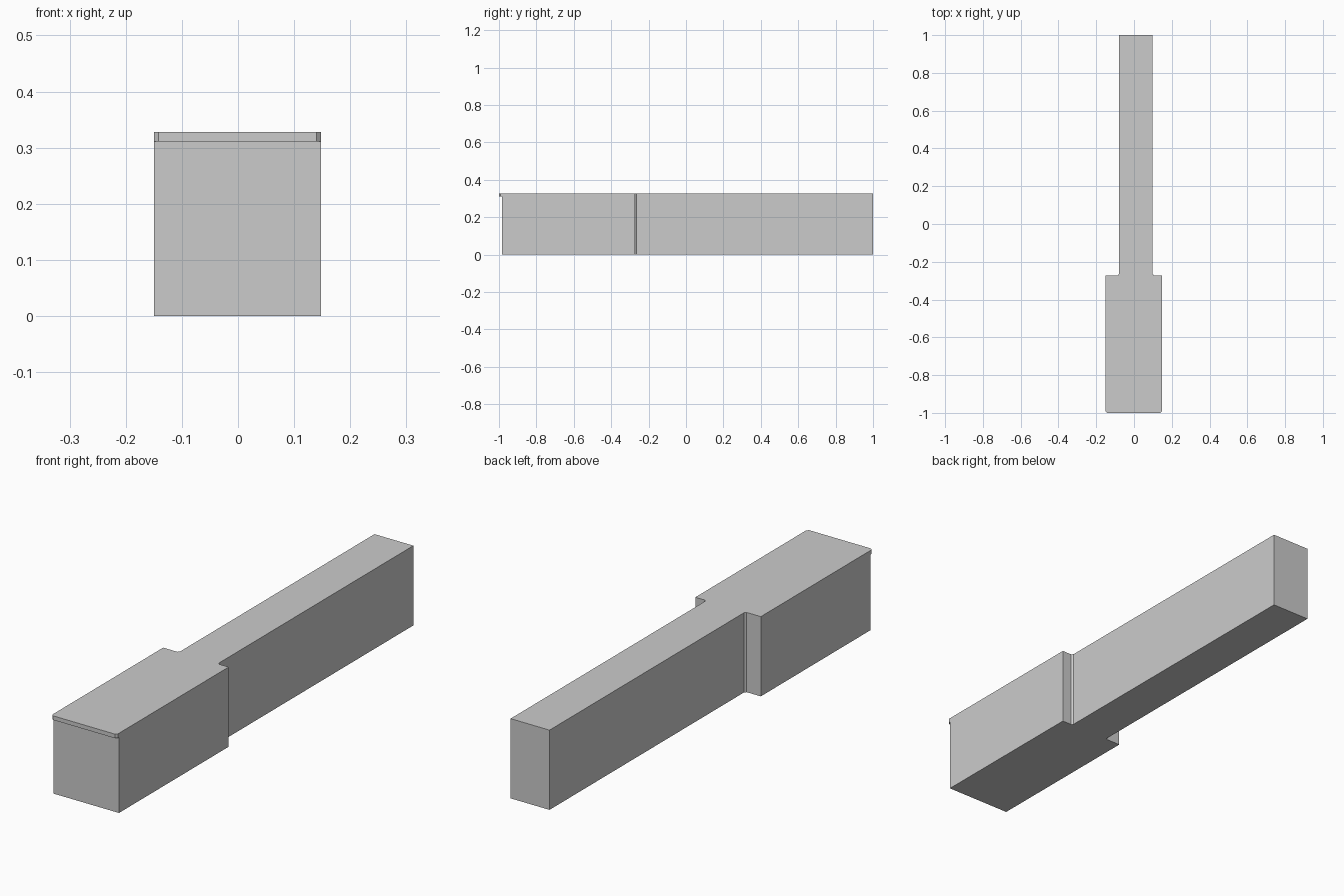
import bpy, bmesh

if "Cube" in bpy.data.objects:
    bpy.data.objects.remove(bpy.data.objects["Cube"])

grey = bpy.data.materials.new("light grey")
grey.diffuse_color = (0.6, 0.6, 0.6, 1)
grey.use_nodes = True
grey.node_tree.nodes["Principled BSDF"].inputs["Base Color"].default_value = grey.diffuse_color


def prism(name, outline, z0, z1):
    """Extrude a counter-clockwise plan outline from z0 to z1."""
    bm = bmesh.new()
    face = bm.faces.new([bm.verts.new((x, y, z0)) for x, y in outline])
    top = bmesh.ops.extrude_face_region(bm, geom=[face], use_keep_orig=True)
    verts = [v for v in top["geom"] if isinstance(v, bmesh.types.BMVert)]
    bmesh.ops.translate(bm, vec=(0, 0, z1 - z0), verts=verts)
    bmesh.ops.recalc_face_normals(bm, faces=bm.faces)
    mesh = bpy.data.meshes.new(name)
    bm.to_mesh(mesh)
    bm.free()
    mesh.materials.append(grey)
    obj = bpy.data.objects.new(name, mesh)
    bpy.context.collection.objects.link(obj)
    return obj


HEIGHT = 0.328
FRONT = -0.985   # front wall
STEP = -0.272    # shoulder where the block narrows

# Wide front block and slightly offset narrow wing, with small eased inner corners
prism("main_body", [
    (-0.15, FRONT), (0.148, FRONT), (0.148, STEP),
    (0.105, STEP), (0.098, STEP + 0.008), (0.098, 1), (-0.079, 1),
    (-0.079, STEP + 0.008), (-0.086, STEP), (-0.15, STEP)], 0, HEIGHT)

# Thin roof lip over the front wall, with clipped corners
prism("front_lip", [
    (-0.15, FRONT), (-0.15, -0.992), (-0.142, -1),
    (0.14, -1), (0.148, -0.992), (0.148, FRONT)], 0.311, HEIGHT)
